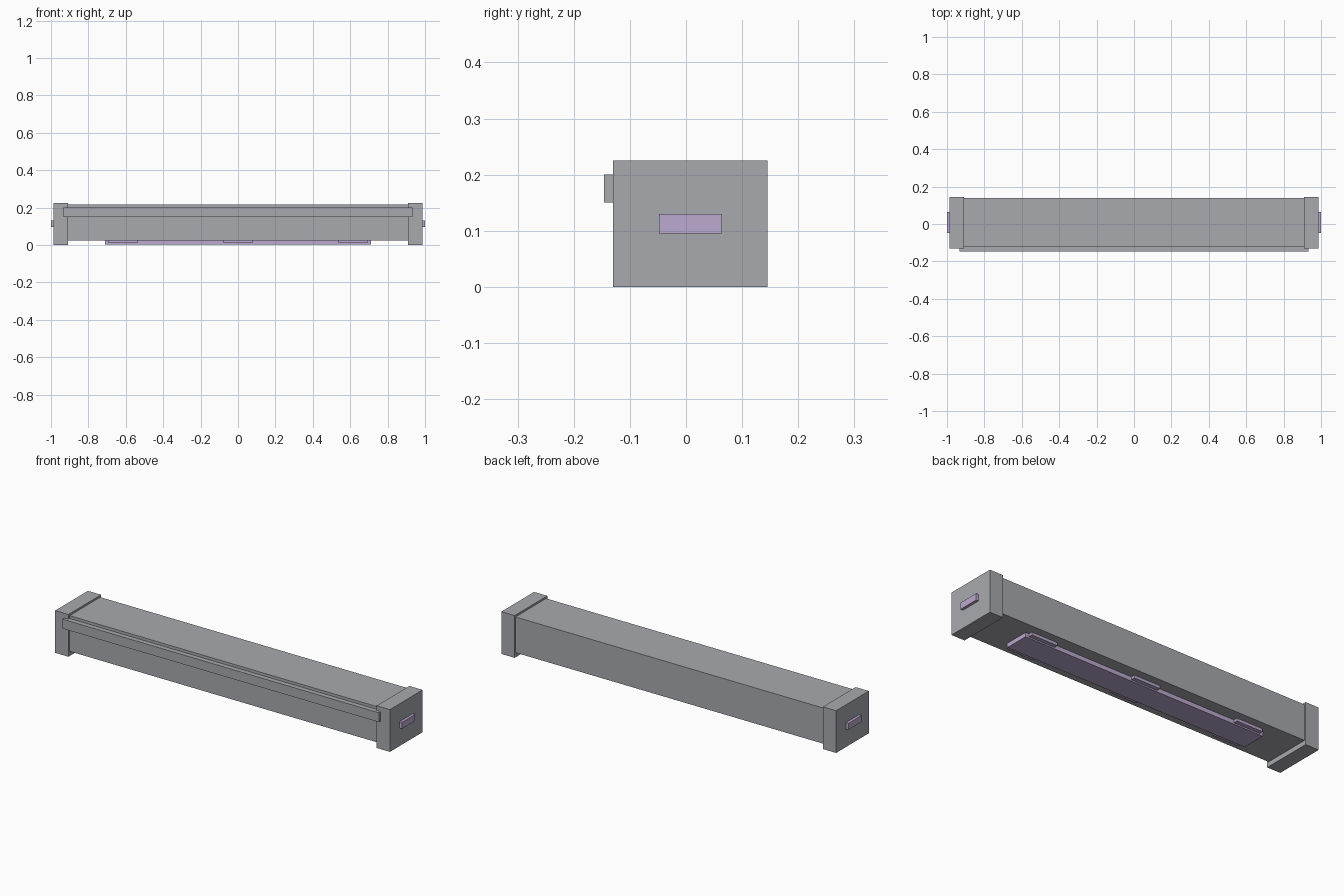
import bpy

# Remove the default cube
cube = bpy.data.objects.get("Cube")
if cube:
    bpy.data.objects.remove(cube, do_unlink=True)


def make_material(name, colour):
    mat = bpy.data.materials.new(name)
    mat.use_nodes = True
    rgba = (*colour, 1.0)
    mat.diffuse_color = rgba
    mat.node_tree.nodes["Principled BSDF"].inputs["Base Color"].default_value = rgba
    return mat


grey = make_material("cool_grey", (0.39, 0.40, 0.43))
lilac = make_material("pale_lilac", (0.50, 0.40, 0.62))


def box(name, x, y, z, mat):
    """Add a box spanning the given (low, high) ranges."""
    spans = (x, y, z)
    bpy.ops.mesh.primitive_cube_add(size=1, location=[(a + b) / 2 for a, b in spans])
    obj = bpy.context.object
    obj.name = name
    obj.scale = [b - a for a, b in spans]
    bpy.ops.object.transform_apply(location=False, rotation=False, scale=True)
    obj.data.materials.append(mat)
    return obj


# Long housing and the raised rail along its front
box("housing", (-0.91, 0.91), (-0.12, 0.138), (0.025, 0.215), grey)
box("front_rail", (-0.932, 0.932), (-0.146, -0.118), (0.15, 0.2), grey)

# End caps with their small side tabs
for side, sign in (("left", 1), ("right", -1)):
    box(side + "_end_cap", sorted((sign * 0.908, sign * 0.986)), (-0.13, 0.145), (0, 0.225), grey)
    box(side + "_tab", sorted((sign * 0.98, sign)), (-0.048, 0.063), (0.095, 0.13), lilac)

# Panel under the housing, held by three wider clips
box("bottom_panel", (-0.712, 0.712), (-0.058, 0.073), (0.003, 0.026), lilac)
for name, centre in (("left", 0.615), ("middle", 0), ("right", -0.615)):
    box(name + "_clip", (centre - 0.077, centre + 0.077), (-0.08, 0.095), (0.01, 0.026), lilac)
